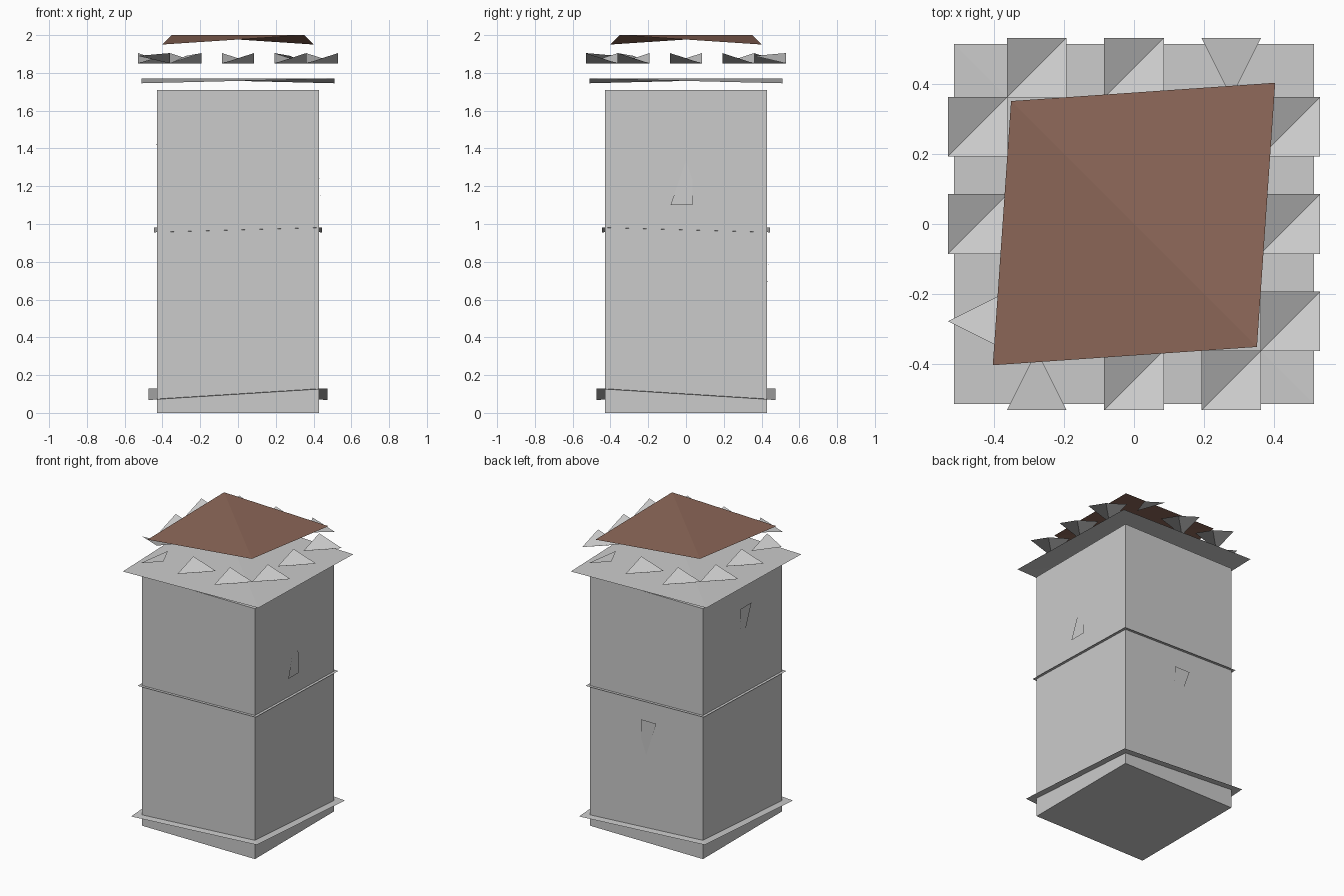
import bpy
from mathutils import Matrix, Vector

if "Cube" in bpy.data.objects:
    bpy.data.objects.remove(bpy.data.objects["Cube"])


def mesh(name, verts, faces):
    me = bpy.data.meshes.new(name)
    me.from_pydata([tuple(v) for v in verts], [], faces)
    me.update()
    ob = bpy.data.objects.new(name, me)
    bpy.context.collection.objects.link(ob)
    return ob


def sheet(name, cx, cy, lo_half, hi_half, z0, z1, ridge=True):
    """Square sheet with corners alternately low and high, folded on a diagonal."""
    verts = [(cx - lo_half, cy - lo_half, z0), (cx + hi_half, cy - hi_half, z1),
             (cx + lo_half, cy + lo_half, z0), (cx - hi_half, cy + hi_half, z1)]
    faces = [(0, 1, 3), (1, 2, 3)] if ridge else [(0, 1, 2), (0, 2, 3)]
    return mesh(name, verts, faces)


# Shaft
bpy.ops.mesh.primitive_cube_add(size=1, location=(0, 0, 0.855))
shaft = bpy.context.object
shaft.name = "tower_shaft"
shaft.scale = (0.855, 0.855, 1.71)

# Bands and parapet floor
sheet("base_band", 0, 0, 0.475, 0.475, 0.068, 0.128)
sheet("middle_band", 0, 0, 0.446, 0.446, 0.956, 0.981)
sheet("parapet_floor", 0, 0, 0.512, 0.512, 1.745, 1.77)

# Roof
roof = sheet("roof", 0, 0, 0.402, 0.35, 1.95, 2.0)
mat = bpy.data.materials.new("roof_brown")
mat.diffuse_color = (0.27, 0.14, 0.10, 1)
mat.use_nodes = True
mat.node_tree.nodes["Principled BSDF"].inputs["Base Color"].default_value = mat.diffuse_color
roof.data.materials.append(mat)

# Battlements, three per side; three of them are worn to triangles
R, S, H, LO, HI, MID = 0.445, 0.277, 0.085, 1.85, 1.905, 1.89
worn = {
    (-S, -R): [(-H, -H, LO), (H, -H, HI), (0, H, MID)],
    (S, R): [(H, H, LO), (-H, H, HI), (0, -H, MID)],
    (-R, -S): [(H, -H, HI), (H, H, LO), (-H, 0, MID)],
}
spots = [p for t in (-S, 0, S) for p in ((t, -R), (t, R), (-R, t), (R, t))]
for x, y in spots:
    if (x, y) in worn:
        mesh("worn_battlement", [(x + a, y + b, z) for a, b, z in worn[(x, y)]], [(0, 1, 2)])
    else:
        sheet("battlement", x, y, H, H, LO, HI, ridge=False)

# Window slits: (turn about z, base height, upside down)
profile = [(-0.082, 0.437, 0), (0.035, 0.437, 0), (0.035, 0.433, 0.13), (0, 0.430, 0.235)]
for turn, z, flip in ((0, 1.1, False), (90, 0.6, True), (180, 1.325, True)):
    rot = Matrix.Rotation(turn * 3.14159265 / 180, 3, 'Z')
    pts = []
    for u, d, h in profile:
        if flip:
            u, h = -u, 0.235 - h
        pts.append(rot @ Vector((d, u, z + h)))
    mesh("window_slit", pts, [(0, 1, 2, 3)])
